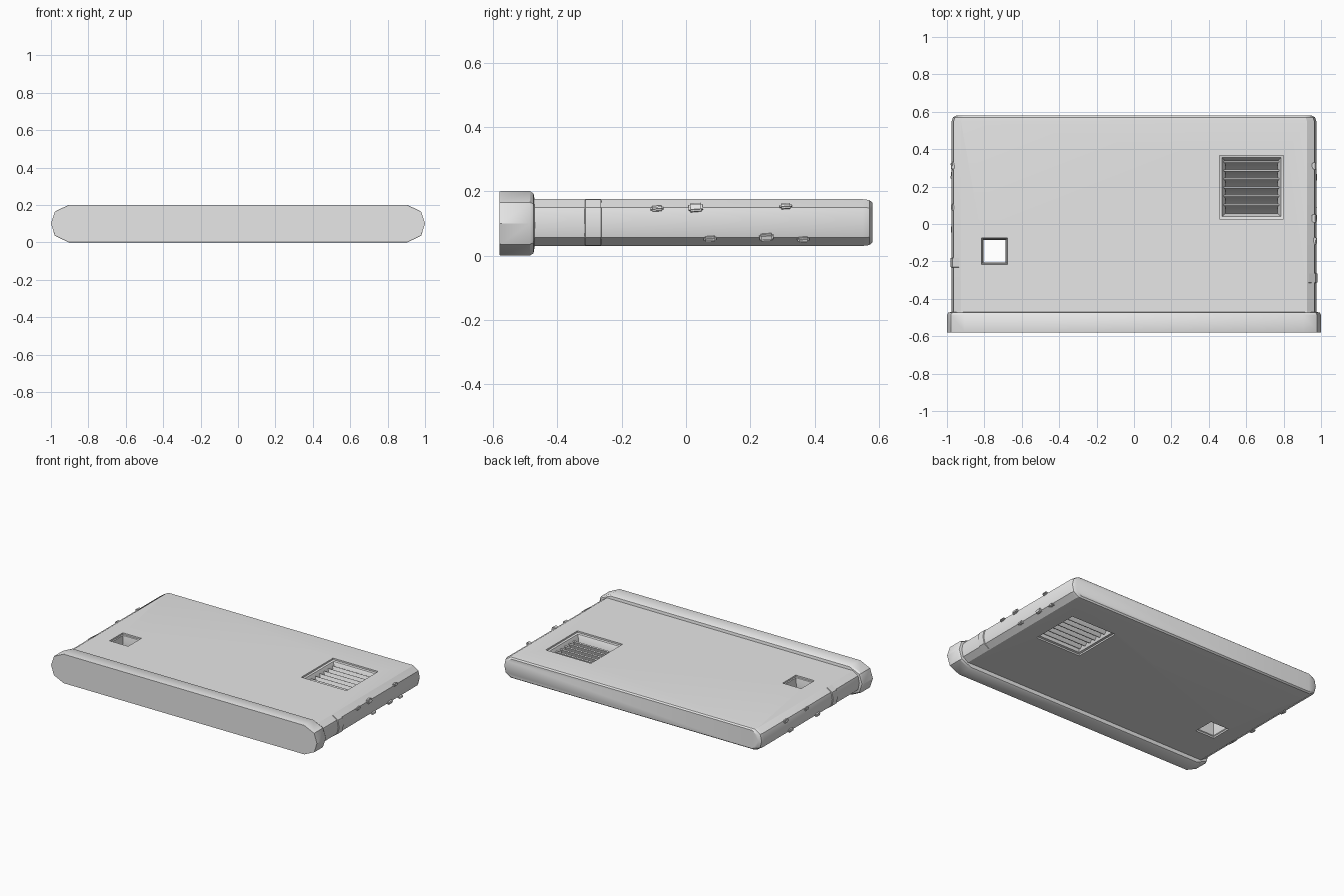
import bpy, bmesh, math
from mathutils import Vector

if "Cube" in bpy.data.objects:
    bpy.data.objects.remove(bpy.data.objects["Cube"], do_unlink=True)

grey = bpy.data.materials.new("plain_grey")
grey.use_nodes = True
grey.diffuse_color = (0.8, 0.8, 0.8, 1)
grey.node_tree.nodes["Principled BSDF"].inputs["Base Color"].default_value = (0.8, 0.8, 0.8, 1)

MID = 0.1025  # height of the slab's centre plane


def loft(name, rings, angle=35):
    """Skin a row of equal-length point rings and cap both ends."""
    bm = bmesh.new()
    rows = [[bm.verts.new(p) for p in ring] for ring in rings]
    n = len(rows[0])
    for a, b in zip(rows, rows[1:]):
        for i in range(n):
            bm.faces.new((a[i], a[(i + 1) % n], b[(i + 1) % n], b[i]))
    bm.faces.new(rows[0])
    bm.faces.new(rows[-1])
    bmesh.ops.recalc_face_normals(bm, faces=bm.faces)
    return finish(name, bm, angle)


def finish(name, bm, angle):
    mesh = bpy.data.meshes.new(name)
    bm.to_mesh(mesh)
    bm.free()
    mesh.materials.append(grey)
    ob = bpy.data.objects.new(name, mesh)
    bpy.context.collection.objects.link(ob)
    shade(ob, angle)
    return ob


def shade(ob, angle=35):
    bpy.ops.object.select_all(action="DESELECT")
    ob.select_set(True)
    bpy.context.view_layer.objects.active = ob
    bpy.ops.object.shade_smooth_by_angle(angle=math.radians(angle))


def section(y, w, h, cut, z=MID):
    """Flat slab cross-section with faceted rounded ends."""
    half = [(w - cut, -h), (w - cut * 0.22, -h * 0.65), (w, 0),
            (w - cut * 0.22, h * 0.65), (w - cut, h)]
    return [Vector((x, y, z + dz)) for x, dz in half] + \
           [Vector((-x, y, z + dz)) for x, dz in reversed(half)]


def rectangle(cx, cy, hx, hy, z):
    return [Vector((cx + sx * hx, cy + sy * hy, z))
            for sx, sy in ((-1, -1), (1, -1), (1, 1), (-1, 1))]


# Main slab, with a rounded far end
slab = loft("slab", [section(-0.5, 0.975, 0.0725, 0.05),
                     section(0.55, 0.975, 0.0725, 0.05),
                     section(0.57, 0.968, 0.07, 0.05),
                     section(0.58, 0.95, 0.062, 0.045)])

# Thicker rail along the front edge
loft("front_rail", [section(-0.58, 1.0, 0.0985, 0.095, 0.1),
                    section(-0.575, 1.0, 0.1, 0.095, 0.1),
                    section(-0.485, 1.0, 0.1, 0.095, 0.1),
                    section(-0.474, 0.993, 0.093, 0.095, 0.1),
                    section(-0.47, 0.975, 0.07, 0.07, 0.1)])


def cut_window(name, cx, cy, hx, hy, lip, slope):
    """Cut a stepped opening that narrows toward the middle of the slab."""
    steps = [(-0.09, lip + slope), (-0.062, lip + slope), (-0.058, slope),
             (-0.02, 0), (0.02, 0), (0.058, slope), (0.062, lip + slope),
             (0.09, lip + slope)]
    cutter = loft(name, [rectangle(cx, cy, hx + g, hy + g, MID + dz) for dz, g in steps])
    mod = slab.modifiers.new(name, "BOOLEAN")
    mod.operation, mod.solver, mod.object = "DIFFERENCE", "EXACT", cutter
    bpy.ops.object.select_all(action="DESELECT")
    bpy.context.view_layer.objects.active = slab
    slab.select_set(True)
    bpy.ops.object.modifier_apply(modifier=name)
    bpy.data.objects.remove(cutter, do_unlink=True)


cut_window("vent_opening", 0.628, 0.197, 0.14, 0.14, 0.012, 0.018)
cut_window("small_opening", -0.745, -0.145, 0.059, 0.06, 0.005, 0.006)
shade(slab, 30)

# Curved slanted slats across the vent
arc = [(-0.024, -0.045), (-0.006, -0.025), (0.008, 0.0), (0.021, 0.04)]
outline = arc + [(y + 0.008, z - 0.004) for y, z in reversed(arc)]
for i in range(6):
    cy = 0.079 + 0.046 * i
    loft(f"vent_slat_{i + 1}", [[Vector((x, cy + y, MID + z)) for y, z in outline]
                                for x in (0.48, 0.776)], 40)


# Small worn lumps along both short sides
def lump(name, side, y, z, length, height):
    bm = bmesh.new()
    bmesh.ops.create_cube(bm, size=1)
    bmesh.ops.scale(bm, vec=(0.04, length, height), verts=bm.verts)
    bmesh.ops.bevel(bm, geom=bm.edges[:], offset=0.005, segments=2, affect="EDGES")
    ob = finish(name, bm, 40)
    lean = (z - MID) / 0.0725
    ob.location = (side * (0.962 - 0.012 * lean * lean), y, z)
    ob.rotation_euler = (0.08 * side, -side * 0.5 * lean, 0)


lumps = {1: [(-0.09, 0.143, 0.04, 0.016), (0.03, 0.146, 0.044, 0.026),
             (0.31, 0.15, 0.038, 0.016), (0.075, 0.055, 0.04, 0.016),
             (0.25, 0.06, 0.044, 0.022), (0.365, 0.053, 0.038, 0.016)],
         -1: [(0.31, 0.14, 0.04, 0.022), (0.26, 0.065, 0.044, 0.022),
              (0.09, 0.14, 0.036, 0.018), (-0.03, 0.06, 0.042, 0.02)]}
for side, items in lumps.items():
    for i, item in enumerate(items):
        lump(f"{'left' if side > 0 else 'right'}_lump_{i + 1}", side, *item)

# Thin patch wrapped around each short side
for name, side, y in (("left_patch", 1, -0.287), ("right_patch", -1, -0.205)):
    rings = []
    for dy, grow in ((-0.03, -0.006), (-0.026, 0.005), (0.022, 0.005), (0.028, -0.006)):
        ring = section(y + dy, 0.975 + grow, 0.066 + grow, 0.045)[:5]
        rings.append([Vector((side * p.x, p.y, p.z)) for p in ring])
    loft(name, rings, 30)
